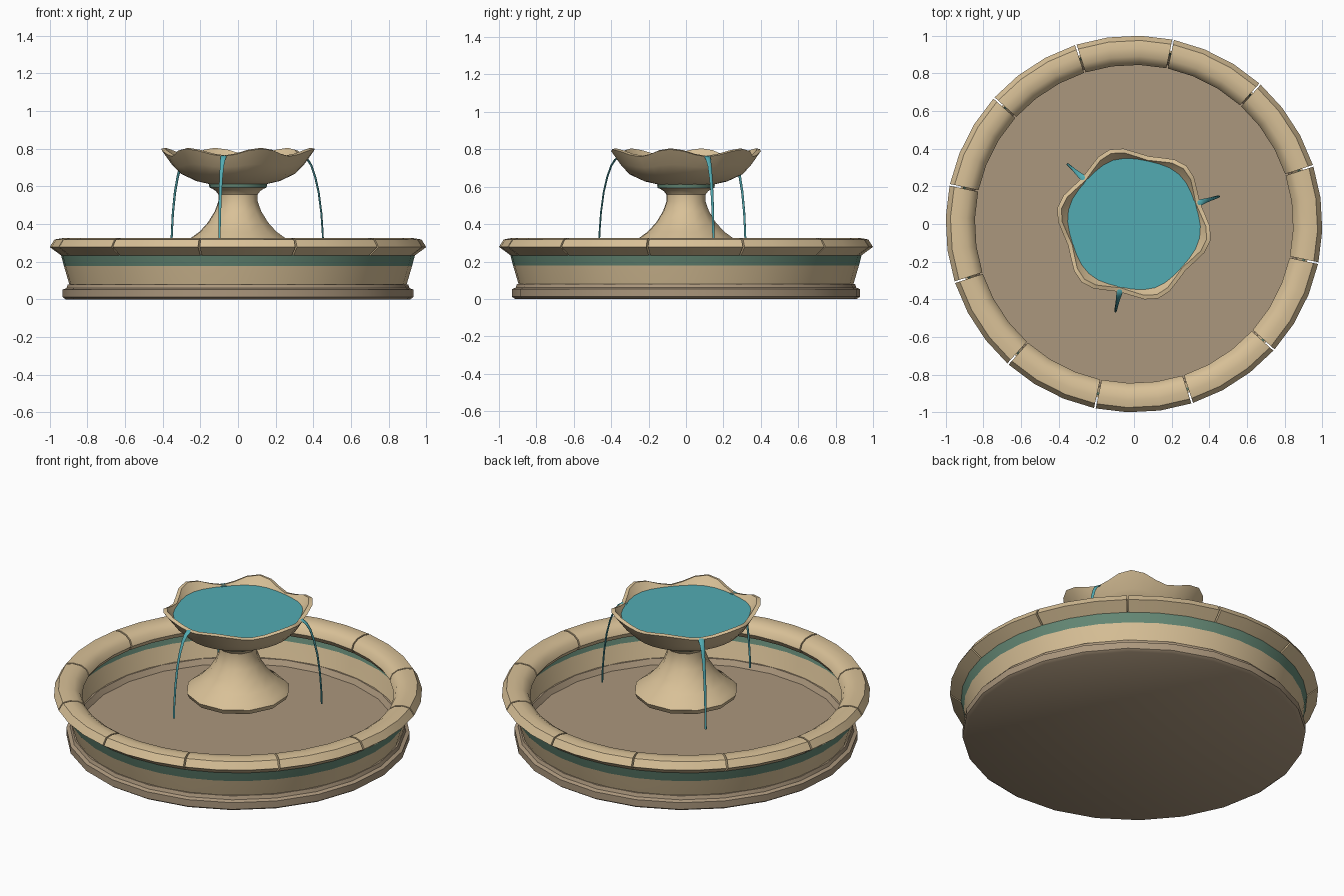
import bpy, bmesh
from math import sin, cos, radians, pi

if "Cube" in bpy.data.objects:
    bpy.data.objects.remove(bpy.data.objects["Cube"])


def material(name, rgb):
    m = bpy.data.materials.new(name)
    m.use_nodes = True
    m.diffuse_color = (*rgb, 1)
    m.node_tree.nodes["Principled BSDF"].inputs["Base Color"].default_value = (*rgb, 1)
    return m


SAND = material("sandstone", (0.69, 0.53, 0.31))
BROWN = material("brown stone", (0.41, 0.31, 0.205))
GREEN = material("weathered green", (0.13, 0.25, 0.18))
WATER = material("water", (0.085, 0.41, 0.45))
PHASE = radians(18)


def finish(name, bm, mats, rule=None, angle=35):
    bmesh.ops.remove_doubles(bm, verts=bm.verts, dist=1e-5)
    bmesh.ops.recalc_face_normals(bm, faces=bm.faces)
    if rule:
        for f in bm.faces:
            f.material_index = rule(f.calc_center_median())
    mesh = bpy.data.meshes.new(name)
    bm.to_mesh(mesh)
    bm.free()
    for m in mats:
        mesh.materials.append(m)
    ob = bpy.data.objects.new(name, mesh)
    bpy.context.collection.objects.link(ob)
    bpy.ops.object.select_all(action="DESELECT")
    ob.select_set(True)
    bpy.context.view_layer.objects.active = ob
    bpy.ops.object.shade_smooth_by_angle(angle=radians(angle))


def sweep(bm, profile, angles, full=True, wave=None):
    """Turn an (r, z) profile about the z axis; wave bends each point."""
    rings = []
    for a in angles:
        pts = [wave(r, z, a) if wave else (r, z) for r, z in profile]
        rings.append([bm.verts.new((r * cos(a), r * sin(a), z)) for r, z in pts])
    for a, b in zip(rings, rings[1:] + (rings[:1] if full else [])):
        for i in range(len(profile) - 1):
            if profile[i][0] == 0:
                bm.faces.new((a[i], b[i + 1], a[i + 1]))
            elif profile[i + 1][0] == 0:
                bm.faces.new((a[i], b[i], a[i + 1]))
            else:
                bm.faces.new((a[i], b[i], b[i + 1], a[i + 1]))
    return rings


def lathe(name, profile, sides, mats, rule=None, wave=None, angle=35):
    bm = bmesh.new()
    sweep(bm, profile, [PHASE + 2 * pi * i / sides for i in range(sides)], True, wave)
    finish(name, bm, mats, rule, angle)


# Plinth with a low ledge around the sunken basin floor
lathe("basin_plinth", [(0, 0), (.915, 0), (.932, .012), (.932, .052), (.912, .06),
                       (.905, .08), (.88, .08), (.862, .05), (0, .05)], 24, [BROWN], angle=40)

# Thin basin wall with a green band under the rim
lathe("basin_wall", [(.882, .07), (.893, .07), (.925, .178), (.94, .235), (.928, .235),
                     (.913, .178), (.882, .07)], 36, [SAND, GREEN],
      lambda c: int(.18 < c.z < .23))

# Rim of twelve separate stones
rim_profile = [(.935, .23), (1, .278), (.975, .318), (.935, .325), (.89, .318),
               (.86, .298), (.845, .265), (.865, .235)]
bm = bmesh.new()
gap = radians(.27)
for k in range(12):
    a = PHASE + radians(30) * k
    rings = sweep(bm, rim_profile + rim_profile[:1],
                  [a + gap, a + radians(10), a + radians(20), a + radians(30) - gap], False)
    for ring in (rings[0], rings[-1]):
        bm.faces.new(ring[:-1])
finish("rim_stones", bm, [SAND])

# Flared pedestal with a green collar
lathe("pedestal", [(0, .272), (.27, .272), (.284, .3), (.262, .322), (.208, .36),
                   (.162, .41), (.125, .47), (.107, .52), (.107, .558), (.12, .575),
                   (.14, .588), (.155, .594), (.158, .612), (.13, .622), (0, .622)],
      12, [SAND, GREEN], lambda c: int(.591 < c.z < .613))


# Scalloped bowl: the wave grows toward the rim
def scallop(r, z, a):
    k = max(0, min(1, (z - .66) / .12)) * cos(6 * (a - radians(48)))
    return r + .024 * k, z + .02 * k


lathe("bowl", [(0, .608), (.14, .61), (.22, .628), (.3, .665), (.345, .71), (.392, .78),
               (.37, .785), (.335, .735), (.28, .69), (0, .66)], 36, [SAND], None, scallop)

# Water lying in the bowl
lathe("bowl_water", [(0, .74), (.343, .74), (.349, .758), (0, .758)], 36, [WATER], None,
      lambda r, z, a: (r + (.007 * cos(6 * (a - radians(48))) if r else 0), z))

# Three falling streams: thin ribbons that narrow downward (radius, height, half width)
path = [(.338, .757, .02), (.365, .761, .017), (.387, .745, .014), (.409, .712, .011),
        (.431, .65, .009), (.45, .57, .008), (.465, .46, .007), (.473, .35, .006),
        (.475, .275, .006)]
for n in range(3):
    a = PHASE + 2 * pi * n / 3
    bm = bmesh.new()
    rings = []
    for i, (r, z, w) in enumerate(path):
        # Half thickness measured across the direction of fall
        r0, z0, _ = path[max(i - 1, 0)]
        r1, z1, _ = path[min(i + 1, len(path) - 1)]
        length = ((r1 - r0) ** 2 + (z1 - z0) ** 2) ** .5
        nr, nz = (z0 - z1) / length * .004, (r1 - r0) / length * .004
        corners = [(r + s * nr, t * w, z + s * nz)
                   for s, t in ((1, -.6), (1, .6), (0, 1), (-1, .6), (-1, -.6), (0, -1))]
        rings.append([bm.verts.new((x * cos(a) - y * sin(a), x * sin(a) + y * cos(a), h))
                      for x, y, h in corners])
    for p, q in zip(rings, rings[1:]):
        for i in range(6):
            j = (i + 1) % 6
            bm.faces.new((p[i], p[j], q[j], q[i]))
    bm.faces.new(rings[0])
    bm.faces.new(rings[-1])
    finish("stream_%d" % (n + 1), bm, [WATER], None, 60)
